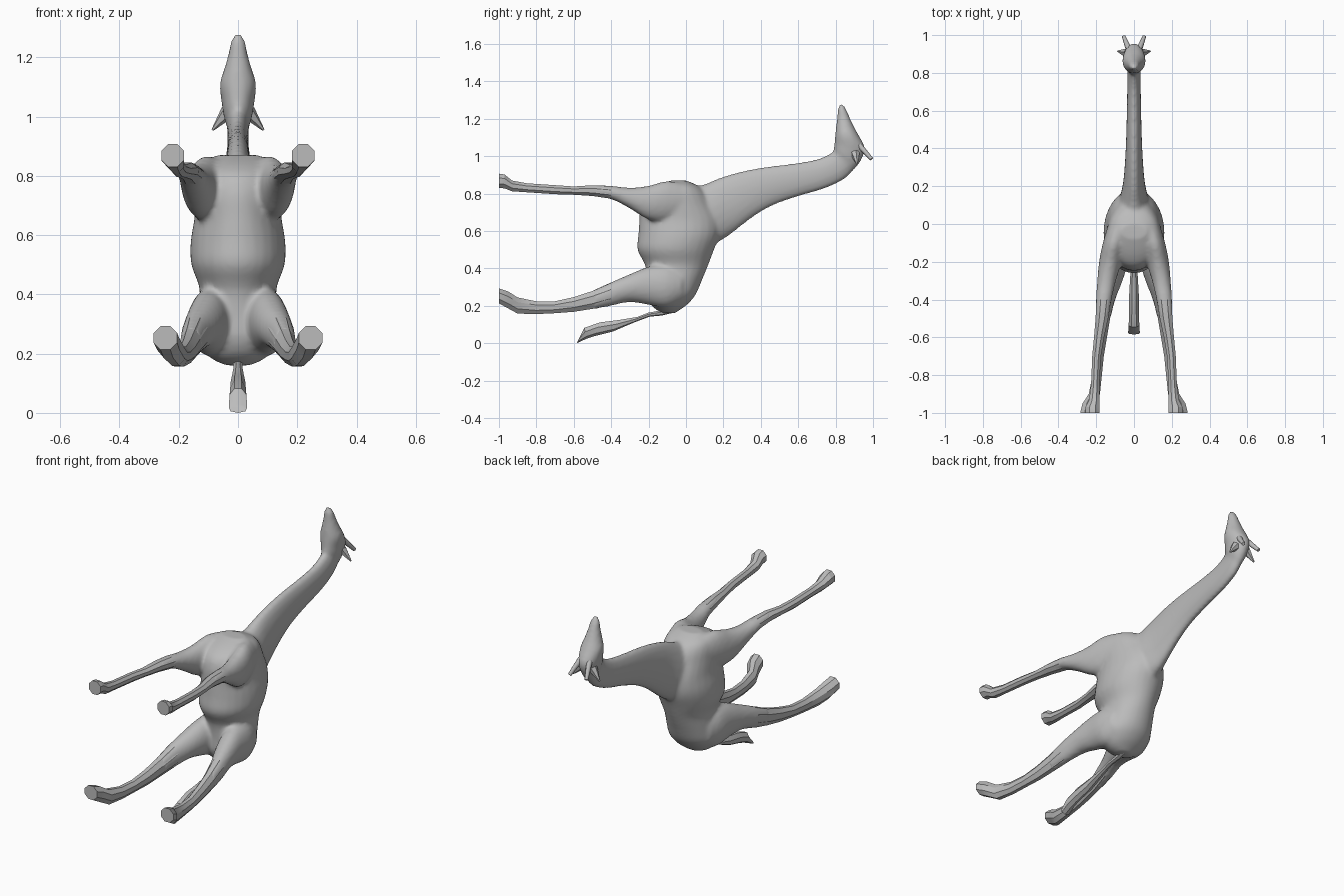
import bpy, bmesh, math
from mathutils import Vector

if "Cube" in bpy.data.objects:
    bpy.data.objects.remove(bpy.data.objects["Cube"])

grey = bpy.data.materials.new("plain grey")
grey.diffuse_color = (0.5, 0.5, 0.5, 1)
grey.use_nodes = True
grey.node_tree.nodes["Principled BSDF"].inputs["Base Color"].default_value = grey.diffuse_color


def finish(bm, name):
    bmesh.ops.recalc_face_normals(bm, faces=bm.faces)
    me = bpy.data.meshes.new(name)
    bm.to_mesh(me)
    bm.free()
    ob = bpy.data.objects.new(name, me)
    bpy.context.collection.objects.link(ob)
    me.materials.append(grey)
    return ob


def select(obs):
    bpy.ops.object.select_all(action='DESELECT')
    for o in obs:
        o.select_set(True)
    bpy.context.view_layer.objects.active = obs[0]


def shade(ob, angle=30):
    select([ob])
    bpy.ops.object.shade_smooth_by_angle(angle=math.radians(angle))


def refine(rows, n):
    """Catmull-Rom interpolation between section rows."""
    out = []
    for i in range(len(rows) - 1):
        p = [rows[max(i - 1, 0)], rows[i], rows[i + 1], rows[min(i + 2, len(rows) - 1)]]
        for k in range(n):
            t = k / n
            out.append([0.5 * (2 * b + (c - a) * t + (2 * a - 5 * b + 4 * c - d) * t * t
                               + (3 * b - a - 3 * c + d) * t ** 3)
                        for a, b, c, d in zip(*p)])
    return out + [rows[-1]]


def loft(name, rows, sides=24, steps=1):
    """Rows: y,z of one edge, y,z of the opposite edge, half width, centre x."""
    bm = bmesh.new()
    rings = []
    for ya, za, yb, zb, hw, xc in refine(rows, steps):
        ring = []
        for i in range(sides):
            t = 2 * math.pi * (i + 0.5) / sides
            c, s = math.cos(t), math.sin(t)
            ring.append(bm.verts.new((xc + hw * s,
                                      (ya + yb) / 2 + (ya - yb) / 2 * c,
                                      (za + zb) / 2 + (za - zb) / 2 * c)))
        rings.append(ring)
    for r, q in zip(rings, rings[1:]):
        for i in range(sides):
            j = (i + 1) % sides
            bm.faces.new((r[i], r[j], q[j], q[i]))
    bm.faces.new(rings[0])
    bm.faces.new(rings[-1])
    return finish(bm, name)


def spike(name, p0, p1, r0, r1, sides=8):
    p0, p1 = Vector(p0), Vector(p1)
    d = p1 - p0
    bm = bmesh.new()
    bmesh.ops.create_cone(bm, cap_ends=True, segments=sides, radius1=r0, radius2=r1, depth=d.length)
    bm.transform(d.to_track_quat('Z', 'Y').to_matrix().to_4x4())
    bmesh.ops.translate(bm, verts=bm.verts, vec=(p0 + p1) / 2)
    ob = finish(bm, name)
    shade(ob, 50)


# torso: height, back y, belly y, half width
torso = [(.16, -.06, -.12, .04), (.18, -.03, -.16, .085), (.21, .01, -.19, .115),
         (.26, .052, -.21, .14), (.34, .087, -.21, .135), (.42, .12, -.22, .13),
         (.50, .15, -.26, .158), (.58, .18, -.255, .16), (.66, .18, -.25, .147),
         (.74, .14, -.245, .145), (.80, .11, -.22, .14), (.84, .07, -.16, .12),
         (.87, .0, -.08, .07)]
blend = [loft("body", [(a, z, b, z, w, 0) for z, a, b, w in torso], 28, 3)]

# neck: upper edge y,z, lower edge y,z, half width
neck = [(-.02, .84, .10, .50, .09), (.08, .845, .19, .55, .075), (.18, .885, .25, .59, .058),
        (.29, .918, .36, .675, .048), (.42, .943, .47, .738, .042), (.58, .963, .61, .787, .038),
        (.70, .985, .74, .825, .036), (.78, 1.02, .85, .878, .036), (.80, 1.05, .91, .945, .04)]
blend.append(loft("neck", [r + (0,) for r in neck], 20, 3))

# head: throat y,z, forehead y,z, half width
head = [(.81, 1.0, .90, .93, .035), (.79, 1.03, .93, .965, .047), (.792, 1.06, .958, 1.04, .056),
        (.797, 1.11, .925, 1.11, .062), (.802, 1.16, .90, 1.155, .048),
        (.808, 1.21, .877, 1.205, .034), (.812, 1.25, .857, 1.25, .026), (.82, 1.278, .842, 1.275, .014)]
blend.append(loft("head", [r + (0,) for r in head], 20, 3))

# legs: y, upper z, lower z, centre x, half width
front = [(.02, .85, .68, .07, .06), (-.10, .868, .65, .105, .06), (-.20, .842, .66, .125, .06),
         (-.30, .832, .72, .145, .05), (-.40, .842, .77, .16, .042), (-.50, .847, .785, .17, .036),
         (-.60, .84, .792, .185, .029), (-.70, .847, .795, .198, .025), (-.85, .857, .805, .205, .024),
         (-.93, .872, .81, .21, .03), (-.97, .905, .825, .22, .04), (-1, .91, .827, .22, .041)]
hind = [(-.02, .40, .22, .07, .07), (-.10, .42, .19, .09, .075), (-.20, .41, .205, .10, .07),
        (-.30, .37, .22, .12, .06), (-.40, .327, .20, .145, .046), (-.50, .283, .18, .16, .036),
        (-.60, .25, .165, .172, .031), (-.70, .227, .158, .185, .027), (-.80, .227, .153, .195, .027),
        (-.90, .248, .155, .21, .032), (-.95, .28, .182, .235, .041), (-1, .296, .21, .245, .043)]
for label, rows in (("front", front), ("hind", hind)):
    for side, s in (("left", 1), ("right", -1)):
        full = [(y, a, y, b, w, s * x) for y, a, b, x, w in rows]
        # upper limb melts into the body, the shin and hoof stay faceted
        blend.append(loft(f"{side}_{label}_upper_leg", full[:6], 20, 3))
        shade(loft(f"{side}_{label}_lower_leg", full[4:], 8))

# one smooth skin over torso, neck, head and upper limbs
select(blend)
bpy.ops.object.join()
body = bpy.context.view_layer.objects.active
rm = body.modifiers.new("skin", 'REMESH')
rm.mode = 'VOXEL'
rm.voxel_size = 0.011
sm = body.modifiers.new("soften", 'SMOOTH')
sm.factor = 0.5
sm.iterations = 6
for m in ("skin", "soften"):
    bpy.ops.object.modifier_apply(modifier=m)
body.data.materials.clear()
body.data.materials.append(grey)
shade(body, 60)

# tail with flared tuft
tail = [(-.06, .19, -.06, .165, .02), (-.13, .178, -.13, .148, .017), (-.20, .165, -.195, .142, .015),
        (-.26, .142, -.28, .11, .02), (-.36, .127, -.39, .063, .026), (-.46, .115, -.49, .038, .027),
        (-.545, .085, -.53, .025, .029), (-.57, .03, -.585, .0, .032)]
shade(loft("tail", [r + (0,) for r in tail], 7))

# horns and ears
for side, s in (("left", 1), ("right", -1)):
    spike(f"{side}_horn", (s * .028, .925, 1.06), (s * .054, .992, .985), .016, .010)
    spike(f"{side}_ear", (s * .035, .905, 1.015), (s * .086, .915, .955), .026, .004, 6)
